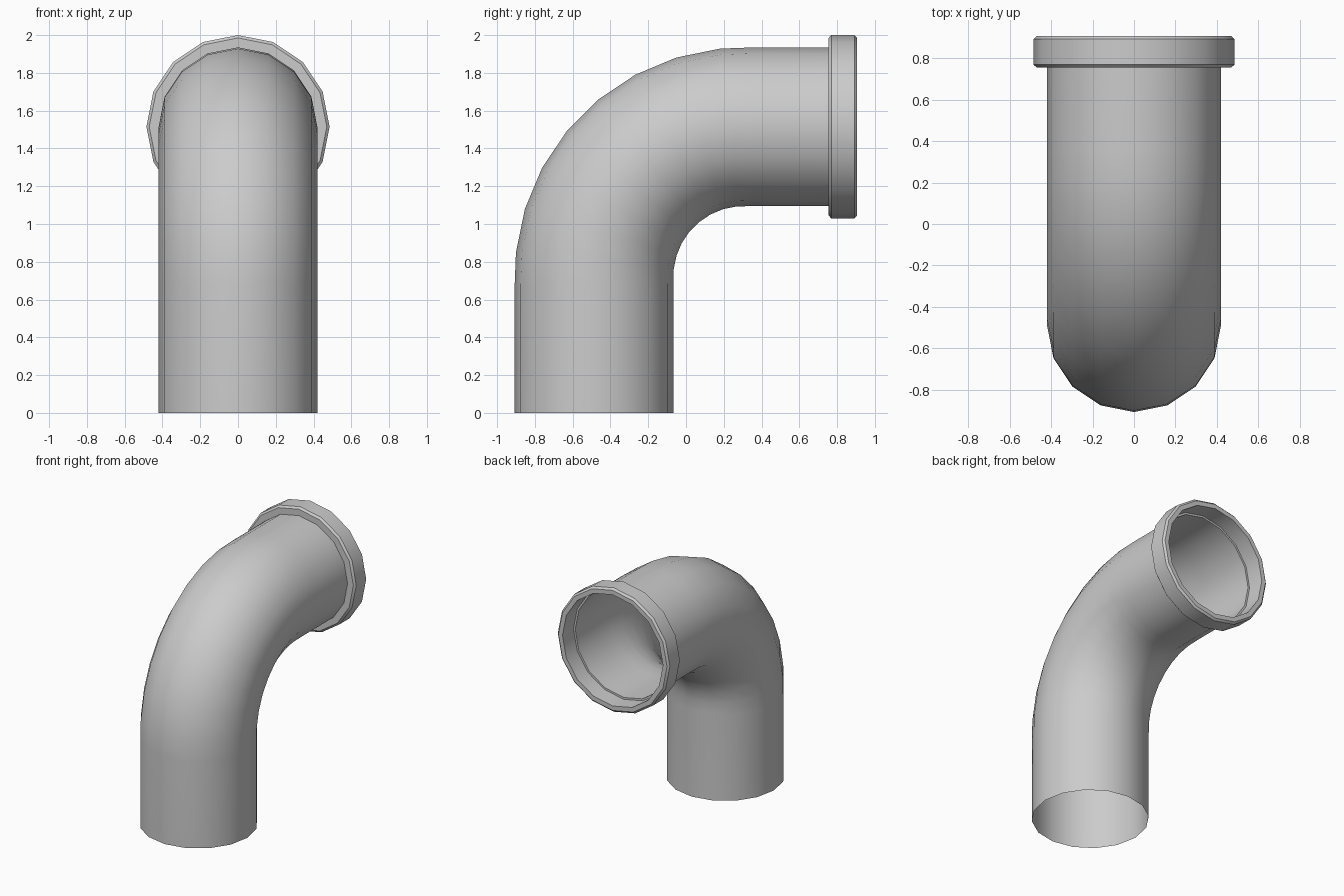
import bpy, bmesh, math
from mathutils import Vector

if "Cube" in bpy.data.objects:
    bpy.data.objects.remove(bpy.data.objects["Cube"])

SIDES = 16
R_PIPE, R_BEND = 0.42, 0.793
Y_LEG, Z_ARM = -0.487, 1.515
CY, CZ = Y_LEG + R_BEND, Z_ARM - R_BEND   # centre of the bend


def ring(bm, y, z, angle, r):
    """Ring of verts around a path that tilts from up (0) to +y (90 deg)."""
    n = Vector((0, -math.cos(angle), math.sin(angle)))
    verts = []
    for i in range(SIDES):
        t = 2 * math.pi * i / SIDES
        p = Vector((0, y, z)) + n * (r * math.cos(t))
        p.x = r * math.sin(t)
        verts.append(bm.verts.new(p))
    return verts


def skin(name, sections):
    """Join successive rings into a smooth-shaded tube."""
    bm = bmesh.new()
    rings = [ring(bm, *s) for s in sections]
    for a, b in zip(rings, rings[1:]):
        for i in range(SIDES):
            j = (i + 1) % SIDES
            bm.faces.new((a[j], a[i], b[i], b[j]))
    bm.normal_update()
    # outer wall of the first segment must face away from the axis
    mesh = bpy.data.meshes.new(name)
    f = max(bm.faces, key=lambda f: abs(f.calc_center_median().x))
    if f.normal.x * f.calc_center_median().x < 0:
        bmesh.ops.reverse_faces(bm, faces=bm.faces[:])
    bm.to_mesh(mesh)
    bm.free()
    obj = bpy.data.objects.new(name, mesh)
    bpy.context.collection.objects.link(obj)
    bpy.context.view_layer.objects.active = obj
    bpy.ops.object.select_all(action='DESELECT')
    obj.select_set(True)
    bpy.ops.object.shade_smooth_by_angle(angle=math.radians(30))
    return obj


# Open elbow pipe: straight leg, bend, straight arm
path = [(Y_LEG, 0, 0, R_PIPE), (Y_LEG, 0.68, 0, R_PIPE)]
for k in range(8):
    a = math.radians(6 + k * 78 / 7 + k * 0.0)
    path.append((CY - R_BEND * math.cos(a), CZ + R_BEND * math.sin(a), a, R_PIPE))
path += [(0.36, Z_ARM, math.pi / 2, R_PIPE), (0.77, Z_ARM, math.pi / 2, R_PIPE)]
skin("elbow_pipe", path)

# Collar: bevelled socket ring with a stepped inside
profile = [(0.42, 0.755), (0.470, 0.755), (0.485, 0.769), (0.485, 0.892),
           (0.470, 0.906), (0.435, 0.906), (0.435, 0.77), (0.42, 0.77)]
skin("collar", [(y, Z_ARM, math.pi / 2, r) for r, y in profile])
